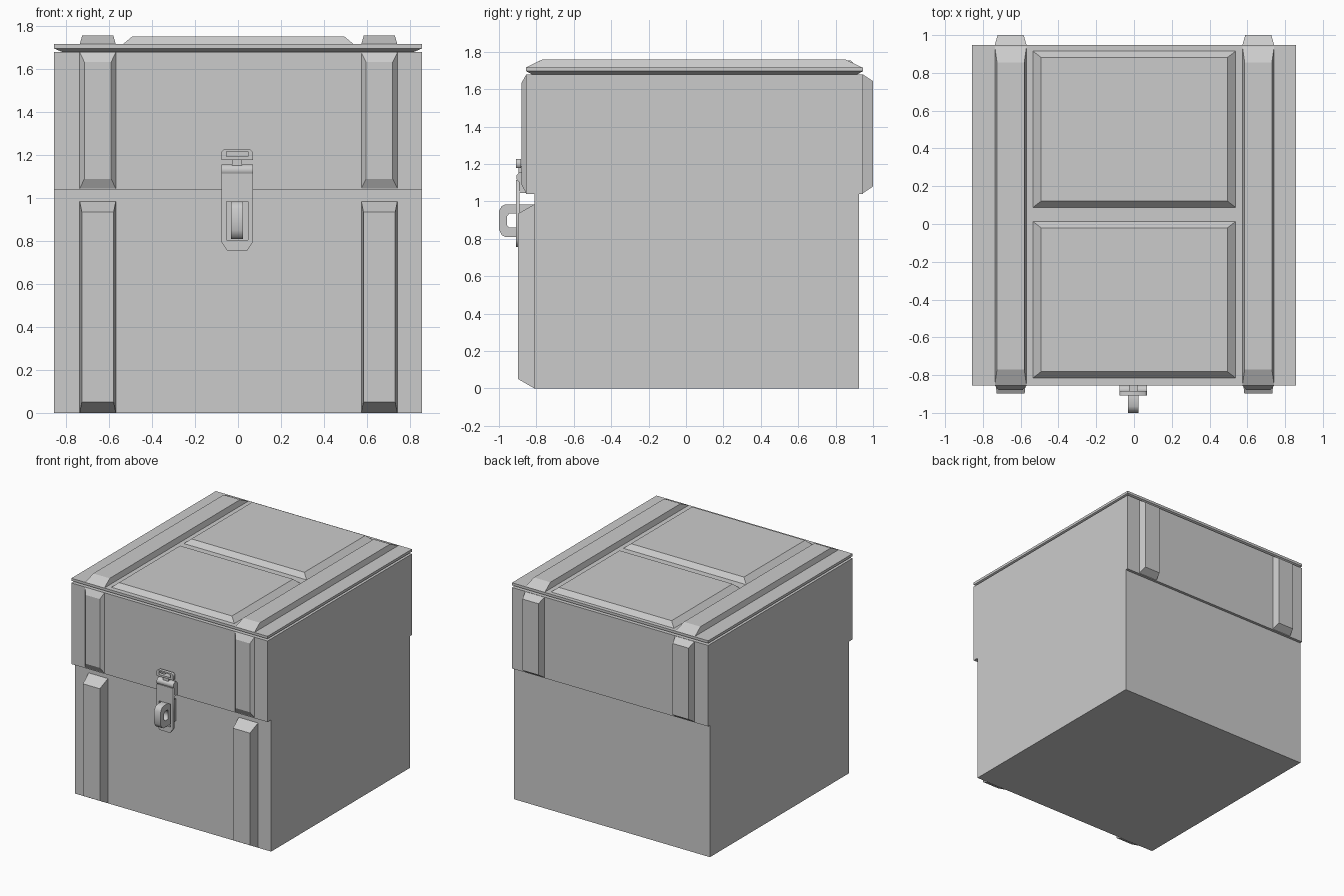
import bpy, bmesh
from math import pi, radians, sin, cos

if "Cube" in bpy.data.objects:
    bpy.data.objects.remove(bpy.data.objects["Cube"])


def loft(name, rings, axis='Z'):
    """Closed solid through rectangles (u0, u1, v0, v1, h) stacked along an axis."""
    bm = bmesh.new()
    loops = []
    for u0, u1, v0, v1, h in rings:
        pts = [(u0, v0), (u1, v0), (u1, v1), (u0, v1)]
        loops.append([bm.verts.new((u, v, h) if axis == 'Z' else (u, h, v)) for u, v in pts])
    for a, b in zip(loops, loops[1:]):
        for i in range(4):
            j = (i + 1) % 4
            bm.faces.new((a[i], a[j], b[j], b[i]))
    bm.faces.new(loops[0])
    bm.faces.new(loops[-1])
    bmesh.ops.recalc_face_normals(bm, faces=bm.faces)
    me = bpy.data.meshes.new(name)
    bm.to_mesh(me)
    bm.free()
    ob = bpy.data.objects.new(name, me)
    bpy.context.collection.objects.link(ob)
    return ob


def raised(name, u0, u1, v0, v1, base, top, iu, iv, axis='Z'):
    """Bar or panel with sloped sides rising from base to top."""
    return loft(name, [(u0, u1, v0, v1, base),
                       (u0 + iu, u1 - iu, v0 + iv, v1 - iv, top)], axis)


def box(name, x0, x1, y0, y1, z0, z1):
    return loft(name, [(x0, x1, y0, y1, z0), (x0, x1, y0, y1, z1)])


def plate(name, outlines, depth, loc, rot):
    """Flat outline with optional holes, given thickness."""
    cu = bpy.data.curves.new(name, 'CURVE')
    cu.dimensions = '2D'
    cu.fill_mode = 'BOTH'
    cu.extrude = depth / 2
    for pts in outlines:
        sp = cu.splines.new('POLY')
        sp.points.add(len(pts) - 1)
        for p, (x, y) in zip(sp.points, pts):
            p.co = (x, y, 0, 1)
        sp.use_cyclic_u = True
    ob = bpy.data.objects.new(name, cu)
    bpy.context.collection.objects.link(ob)
    ob.location = loc
    ob.rotation_euler = rot
    bpy.ops.object.select_all(action='DESELECT')
    ob.select_set(True)
    bpy.context.view_layer.objects.active = ob
    bpy.ops.object.convert(target='MESH')
    return bpy.context.object


W = 0.857
FRONT, BACK = -0.855, 0.947

# Crate shells and lid with undercut edge
box("lower_body", -W, W, -0.81, 0.925, 0, 1.04)
box("upper_body", -W, W, FRONT, BACK, 1.04, 1.68)
loft("lid", [(-W + .04, W - .04, FRONT + .03, BACK - .03, 1.68),
             (-W, W, FRONT, BACK, 1.697),
             (-W, W, FRONT, BACK, 1.717)])

# Reinforcing ribs on both sides
for side, c in (("left", -0.653), ("right", 0.658)):
    a, b = c - 0.084, c + 0.084
    raised(f"lower_front_rib_{side}", a, b, 0, 0.985, -0.81, -0.897, .01, .05, 'Y')
    raised(f"upper_front_rib_{side}", a, b, 1.045, 1.678, FRONT, -0.88, .022, .045, 'Y')
    raised(f"upper_back_rib_{side}", a, b, 1.045, 1.678, BACK, 1.0, .015, .035, 'Y')
    raised(f"lid_rib_{side}", a, b, FRONT, 0.94, 1.717, 1.758, .012, .085)

# Raised lid panels
raised("lid_panel_rear", -0.535, 0.538, 0.088, 0.915, 1.717, 1.753, .043, .033)
raised("lid_panel_front", -0.535, 0.538, -0.815, 0.013, 1.717, 1.753, .043, .033)

# Hasp plate with a window for the staple
face = (pi / 2, 0, 0)
X = -0.004
plate("hasp_plate",
      [[(-.073, 1.115), (-.073, .795), (-.047, .757), (.047, .757), (.073, .795), (.073, 1.115)],
       [(-.05, .805), (.05, .805), (.05, .985), (-.05, .985)]],
      0.02, (X, -0.899, 0), face)

# Hinge barrel, stem and pull ring
barrel = [(-0.880 + .028 * cos(i * pi / 4 + pi / 8), 1.13 + .028 * sin(i * pi / 4 + pi / 8))
          for i in range(8)]
plate("hasp_hinge", [barrel], 0.146, (X, 0, 0), (pi / 2, 0, pi / 2))
box("hasp_backing", X - .073, X + .073, -0.889, FRONT, 1.045, 1.13)
box("latch_stem", X - .023, X + .023, -0.895, FRONT, 1.12, 1.19)
plate("latch_ring",
      [[(-.073, 1.178), (.073, 1.178), (.073, 1.215), (.06, 1.228), (-.06, 1.228), (-.073, 1.215)],
       [(-.05, 1.193), (.05, 1.193), (.05, 1.217), (-.05, 1.217)]],
      0.026, (X, -0.896, 0), face)

# Staple loop through the hasp
plate("staple",
      [[(-.81, .985), (-.965, .985), (-.985, .975), (-1.0, .95), (-1.0, .85), (-.985, .82),
        (-.965, .81), (-.81, .81)],
       [(-.905, .935), (-.945, .935), (-.958, .92), (-.958, .875), (-.945, .86), (-.905, .86)]],
      0.056, (X, 0, 0), (pi / 2, 0, pi / 2))
